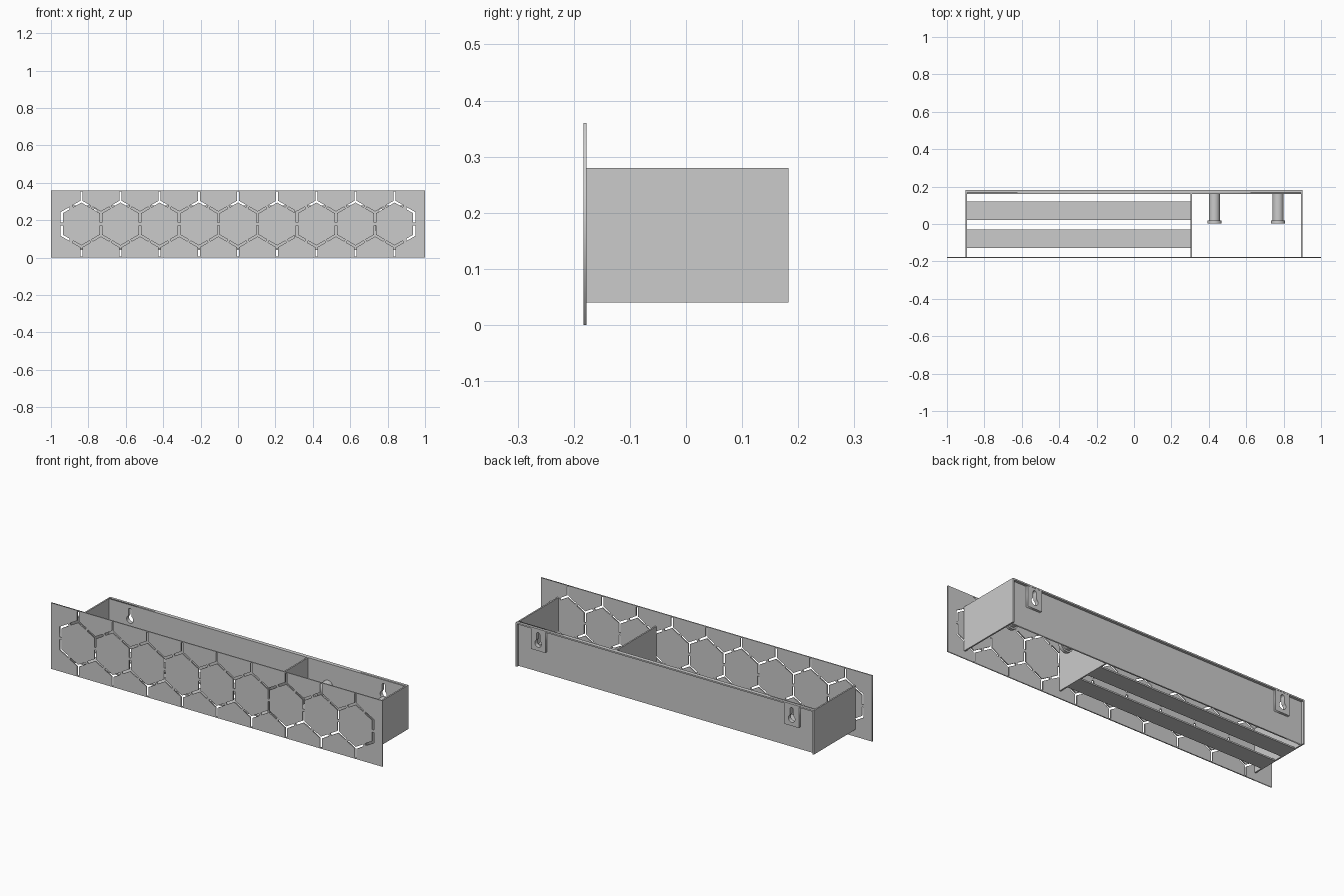
import bpy, math
from math import sin, cos, pi

if "Cube" in bpy.data.objects:
    bpy.data.objects.remove(bpy.data.objects["Cube"])

def box(name, x0, x1, y0, y1, z0, z1):
    bpy.ops.mesh.primitive_cube_add(size=1, location=((x0+x1)/2, (y0+y1)/2, (z0+z1)/2))
    o = bpy.context.object
    o.name = name
    o.scale = (x1-x0, y1-y0, z1-z0)
    bpy.ops.object.transform_apply(location=False, rotation=False, scale=True)
    return o

def sheet(name, loops, y0, y1):
    """Upright sheet from an outline (first loop) with holes (other loops) in x, z."""
    cu = bpy.data.curves.new(name, 'CURVE')
    cu.dimensions = '2D'
    cu.fill_mode = 'BOTH'
    cu.extrude = (y1-y0)/2
    for pts in loops:
        s = cu.splines.new('POLY')
        s.points.add(len(pts)-1)
        for p, (x, z) in zip(s.points, pts):
            p.co = (x, z, 0, 1)
        s.use_cyclic_u = True
    o = bpy.data.objects.new(name, cu)
    bpy.context.collection.objects.link(o)
    o.location = (0, (y0+y1)/2, 0)
    o.rotation_euler = (pi/2, 0, 0)
    bpy.ops.object.select_all(action='DESELECT')
    o.select_set(True)
    bpy.context.view_layer.objects.active = o
    bpy.ops.object.convert(target='MESH')
    return bpy.context.object

def rect(x0, x1, z0, z1):
    return [(x0, z0), (x1, z0), (x1, z1), (x0, z1)]

def branch_slot(cx, cz, angles, length, w):
    """Slot outline with straight arms leaving one honeycomb corner."""
    pts = []
    a = sorted(math.radians(d) for d in angles)
    for i, t in enumerate(a):
        nxt = a[(i+1) % len(a)] + (2*pi if i == len(a)-1 else 0)
        for s in (-1, 1):
            pts.append((cx + length*cos(t) - s*w/2*sin(t), cz + length*sin(t) + s*w/2*cos(t)))
        m, h = (t+nxt)/2, (nxt-t)/2
        d = w/2/sin(h)
        pts.append((cx + d*cos(m), cz + d*sin(m)))
    return pts

def keyhole(cx):
    """Round hole with a narrower rounded slot above it."""
    zc, R, r, top = 0.20, 0.02, 0.010, 0.25
    a0 = math.acos(r/R)
    big = [a0 - i*(pi + 2*a0)/20 for i in range(21)]
    pts = [(cx + R*cos(t), zc + R*sin(t)) for t in big]
    pts += [(cx + r*cos(pi - i*pi/8), top + r*sin(pi - i*pi/8)) for i in range(9)]
    return pts

# Front panel with honeycomb slots
pitch = 0.2094
R = pitch/math.sqrt(3)
zc, arm, width = 0.18, R/2 - 0.007, 0.011
loops = [rect(-1, 1, 0, 0.36)]
for k in range(-4, 5):
    loops.append(branch_slot(k*pitch, zc+R, (90, 210, 330), arm, width))
    loops.append(branch_slot(k*pitch, zc-R, (30, 150, 270), arm, width))
for k in range(10):
    x = (k-4.5)*pitch
    up, down = [90, 210, 330], [30, 150, 270]
    # shoulders: upper ones branch down and outward-up, lower ones mirrored
    hi, lo = list(down), list(up)
    if k == 0:
        hi.remove(150); lo.remove(210)
    if k == 9:
        hi.remove(30); lo.remove(330)
    loops.append(branch_slot(x, zc+R/2, hi, arm, width))
    loops.append(branch_slot(x, zc-R/2, lo, arm, width))
sheet("front_panel", loops, -0.183, -0.177)

# Back wall, hanger plates and top lip
hang_x = 0.765
sheet("back_wall", [rect(-0.893, 0.893, 0.04, 0.28), keyhole(-hang_x), keyhole(hang_x)], 0.161, 0.169)
for side, x in (("left", -hang_x), ("right", hang_x)):
    sheet("hanger_plate_" + side, [rect(x-0.043, x+0.043, 0.16, 0.273), keyhole(x)], 0.169, 0.182)
box("back_top_lip", -0.893, 0.893, 0.169, 0.183, 0.272, 0.28)

# Side walls and divider
for side, s in (("left", -1), ("right", 1)):
    box("side_wall_" + side, min(s*0.892, s*0.9), max(s*0.892, s*0.9), -0.177, 0.183, 0.04, 0.28)
box("divider", 0.303, 0.311, -0.177, 0.161, 0.04, 0.28)

# Shelf slats
for name, y0, y1 in (("front", -0.127, -0.029), ("back", 0.021, 0.119)):
    box("slat_" + name, -0.892, 0.303, y0, y1, 0.04, 0.048)

# Pegs with end flanges
def rod(name, x, y0, y1, r):
    bpy.ops.mesh.primitive_cylinder_add(vertices=48, radius=r, depth=y1-y0,
                                        location=(x, (y0+y1)/2, 0.16), rotation=(pi/2, 0, 0))
    bpy.context.object.name = name
    bpy.ops.object.shade_smooth_by_angle()

for i, x in enumerate((0.43, 0.77)):
    rod(f"peg_{i+1}", x, 0.018, 0.161, 0.029)
    rod(f"peg_flange_{i+1}", x, 0.002, 0.02, 0.038)
